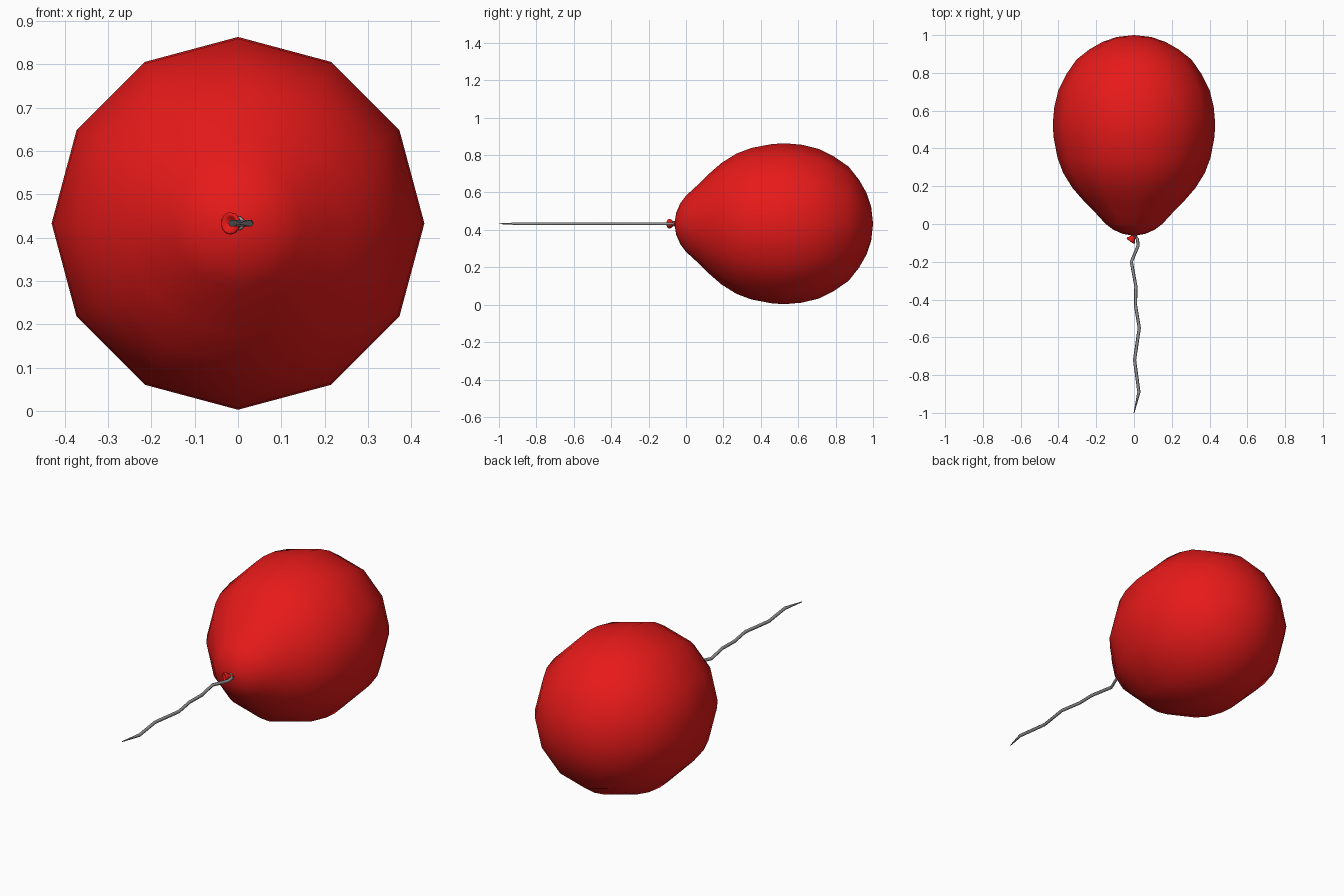
import bpy, bmesh, math
from mathutils import Matrix, Vector

if "Cube" in bpy.data.objects:
    bpy.data.objects.remove(bpy.data.objects["Cube"])

ZC = 0.433  # height of the balloon axis


def material(name, color):
    m = bpy.data.materials.new(name)
    m.diffuse_color = color
    m.use_nodes = True
    m.node_tree.nodes["Principled BSDF"].inputs["Base Color"].default_value = m.diffuse_color
    return m


def lathe(name, profile, sides, mat, matrix):
    """Revolve (radius, y) points about the y axis; radius 0 makes a pole."""
    bm = bmesh.new()
    rings = []
    for r, y in profile:
        n = sides if r > 0 else 1
        rings.append([bm.verts.new((r * math.cos(i * math.tau / sides), y,
                                    r * math.sin(i * math.tau / sides))) for i in range(n)])
    for a, b in zip(rings, rings[1:]):
        for i in range(sides):
            j = (i + 1) % sides
            quad = [a[i % len(a)], a[j % len(a)], b[j % len(b)], b[i % len(b)]]
            bm.faces.new(list(dict.fromkeys(quad)))
    bmesh.ops.recalc_face_normals(bm, faces=bm.faces)
    for f in bm.faces:
        f.smooth = True
    me = bpy.data.meshes.new(name)
    bm.to_mesh(me)
    bm.free()
    me.materials.append(mat)
    ob = bpy.data.objects.new(name, me)
    ob.matrix_world = matrix
    bpy.context.collection.objects.link(ob)
    return ob


red = material("red_rubber", (0.8, 0.01, 0.01, 1))
grey = material("grey_string", (0.3, 0.3, 0.3, 1))

# Balloon body: 12-sided teardrop lying along y
lathe("balloon_body", [
    (0, 1.0), (0.09, 0.99), (0.165, 0.965), (0.235, 0.925), (0.305, 0.87), (0.36, 0.79),
    (0.40, 0.71), (0.422, 0.62), (0.43, 0.53), (0.426, 0.46), (0.405, 0.35),
    (0.375, 0.27), (0.325, 0.19), (0.26, 0.115), (0.205, 0.06), (0.15, 0.0),
    (0.11, -0.03), (0.06, -0.052), (0.015, -0.06), (0, -0.06)],
    12, red, Matrix.Translation((0, 0, ZC)))

# Neck and flared lip, tilted towards -x, with an open mouth
tilt = Matrix.Translation((0.008, -0.052, ZC)) @ Matrix.Rotation(math.radians(-35), 4, 'Z')
lathe("tied_lip", [
    (0.013, 0.015), (0.011, -0.015), (0.017, -0.03), (0.025, -0.04), (0.026, -0.046),
    (0.021, -0.049), (0.014, -0.042), (0, -0.03)], 12, red, tilt)


def cord(name, points, radius, cyclic=False):
    """Four-sided tube along (x, y, z, thickness) points."""
    cu = bpy.data.curves.new(name, 'CURVE')
    cu.dimensions = '3D'
    cu.bevel_depth = radius
    cu.bevel_resolution = 1
    cu.use_fill_caps = True
    sp = cu.splines.new('POLY')
    sp.points.add(len(points) - 1)
    for p, (x, y, z, t) in zip(sp.points, points):
        p.co = (x, y, z, 1)
        p.radius = t
    sp.use_cyclic_u = cyclic
    cu.materials.append(grey)
    ob = bpy.data.objects.new(name, cu)
    bpy.context.collection.objects.link(ob)


# Loop of string tied around the neck
ring = [tilt @ Vector((0.013 * math.cos(a), -0.012, 0.013 * math.sin(a)))
        for a in (i * math.tau / 10 for i in range(10))]
cord("string_loop", [(*v, 1) for v in ring], 0.004, True)

# Wavy hanging string
path = [(0.008, -0.066, 0.8), (0.018, -0.08, 1), (0.022, -0.115, 1), (-0.014, -0.2, 1),
        (0.01, -0.33, 1), (0.008, -0.43, 1), (0.028, -0.55, 1), (0.003, -0.72, 1),
        (0.026, -0.89, 1), (0.0, -1.0, 0.25)]
cord("string", [(x, y, ZC, t) for x, y, t in path], 0.0085)
